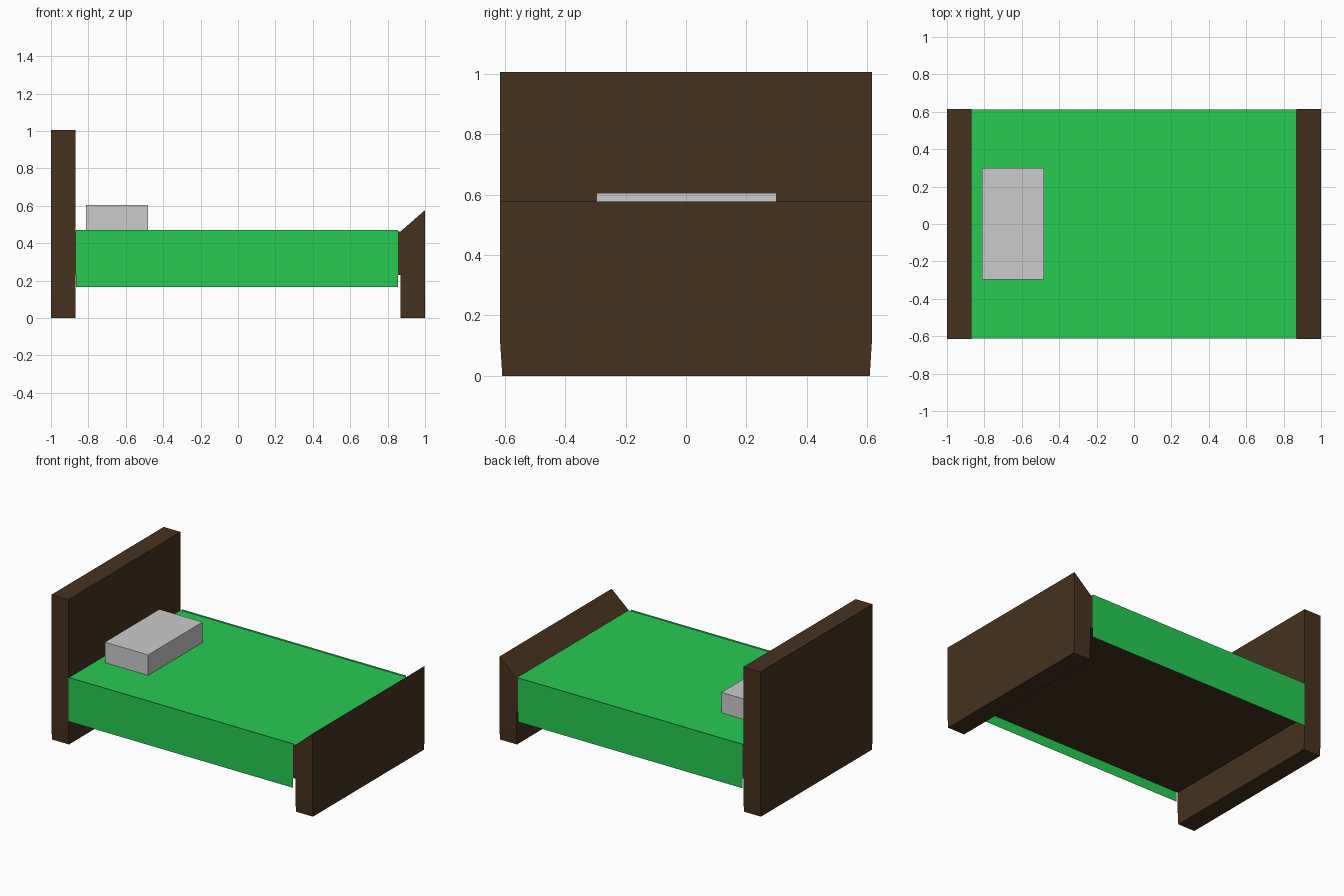
import bpy, bmesh

if "Cube" in bpy.data.objects:
    bpy.data.objects.remove(bpy.data.objects["Cube"])


def material(name, rgb):
    m = bpy.data.materials.new(name)
    m.diffuse_color = (*rgb, 1)
    m.use_nodes = True
    m.node_tree.nodes["Principled BSDF"].inputs["Base Color"].default_value = m.diffuse_color
    return m


wood = material("dark_wood", (0.061, 0.032, 0.013))
green = material("green_cloth", (0.021, 0.597, 0.084))


def finish(name, bm, *mats):
    me = bpy.data.meshes.new(name)
    bm.to_mesh(me)
    bm.free()
    for m in mats:
        me.materials.append(m)
    ob = bpy.data.objects.new(name, me)
    bpy.context.collection.objects.link(ob)
    return ob


def box(x0, x1, y0, y1, z0, z1):
    bm = bmesh.new()
    bmesh.ops.create_cube(bm, size=1)
    for v in bm.verts:
        v.co = (x1 if v.co.x > 0 else x0,
                y1 if v.co.y > 0 else y0,
                z1 if v.co.z > 0 else z0)
    return bm


W = 0.615           # half width of the bed
FOOT_W = 0.608      # half width at the floor
X = 0.87            # inner face of both end boards
TOP = 0.463         # top of the bed base


def end_board(name, side, z_inner, z_outer):
    """End board with a slightly narrowed foot and a level or sloped top."""
    xs = sorted((side * X, side * 1.0))
    bm = box(*xs, -W, W, 0, 1)
    bmesh.ops.bisect_plane(bm, geom=bm.verts[:] + bm.edges[:] + bm.faces[:],
                           plane_co=(0, 0, 0.11), plane_no=(0, 0, 1))
    for v in bm.verts:
        if v.co.z < 0.01:
            v.co.y *= FOOT_W / W
        elif v.co.z > 0.9:
            v.co.z = z_outer if abs(v.co.x) > 0.95 else z_inner
    finish(name, bm, wood)


# End boards
end_board("headboard", -1, 1.005, 1.005)
end_board("footboard", 1, TOP, 0.577)

# Bed base: wooden underneath, green sheet on the top face
bm = box(-X, X, -W + 0.002, W - 0.002, 0.23, TOP)
for f in bm.faces:
    if f.normal.z > 0.5 or f.calc_center_median().z > TOP - 0.01:
        f.material_index = 1
finish("bed_base", bm, wood, green)

# Blanket sides hanging down past the base
for name, s in (("blanket_side_front", -1), ("blanket_side_back", 1)):
    bm = bmesh.new()
    corners = [(-0.865, 0.165), (0.855, 0.165), (0.855, 0.47), (-0.865, 0.47)]
    bm.faces.new([bm.verts.new((x, s * 0.618, z)) for x, z in corners[::-s]])
    finish(name, bm, green)

# Pillow
finish("pillow", box(-0.813, -0.482, -0.296, 0.3, TOP - 0.003, 0.605))
